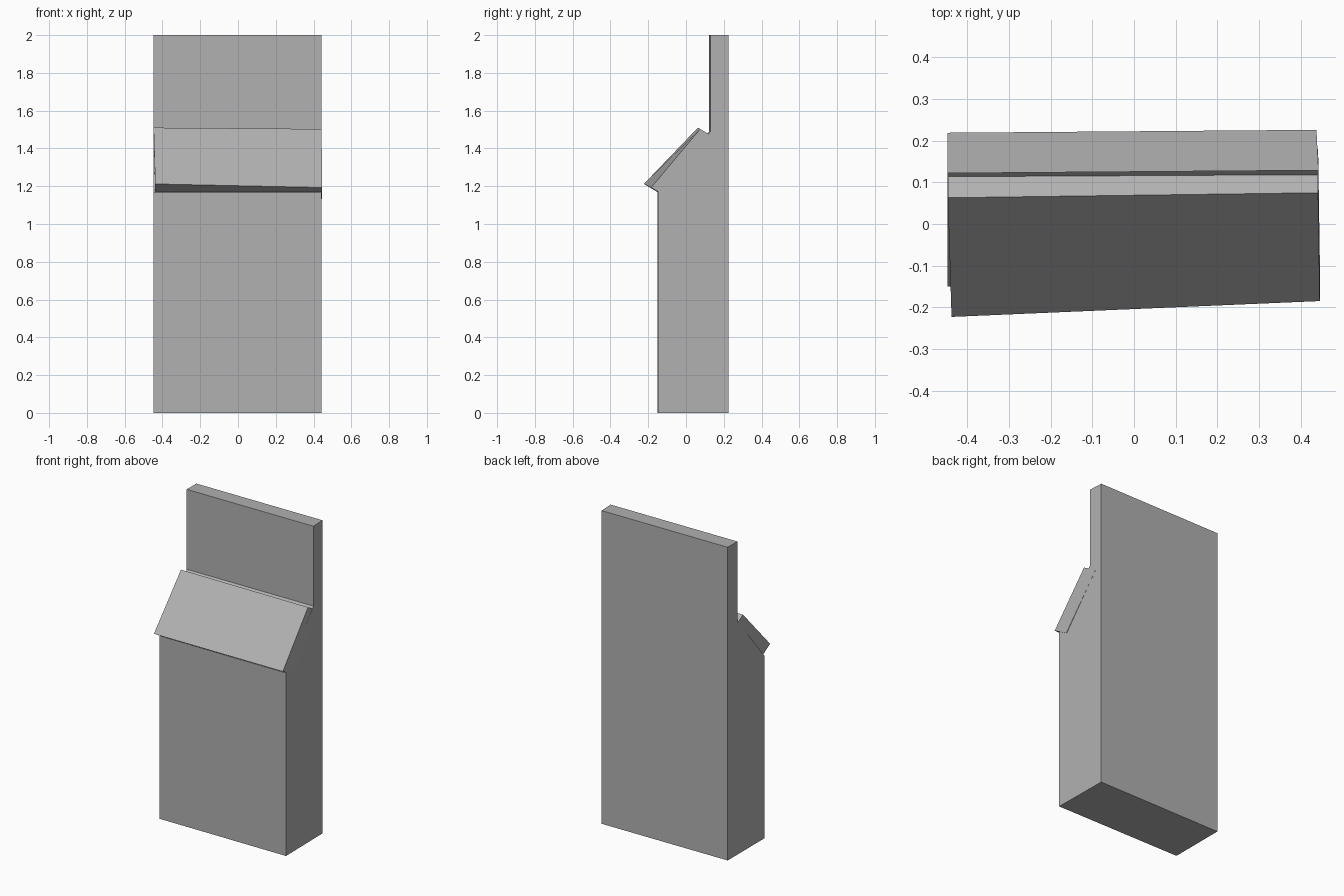
import bpy
import bmesh

if "Cube" in bpy.data.objects:
    bpy.data.objects.remove(bpy.data.objects["Cube"])

grey = bpy.data.materials.new("mid_grey")
grey.diffuse_color = (0.44, 0.44, 0.44, 1)
grey.use_nodes = True
grey.node_tree.nodes["Principled BSDF"].inputs["Base Color"].default_value = grey.diffuse_color


def prism(name, left, right):
    """Solid between two matching (x, y, z) end outlines."""
    n = len(left)
    bm = bmesh.new()
    v = [bm.verts.new(p) for p in left + right]
    bm.faces.new(v[:n])
    bm.faces.new(v[n:])
    for i in range(n):
        j = (i + 1) % n
        bm.faces.new((v[i], v[i + n], v[j + n], v[j]))
    bmesh.ops.recalc_face_normals(bm, faces=bm.faces)
    mesh = bpy.data.meshes.new(name)
    bm.to_mesh(mesh)
    bm.free()
    mesh.materials.append(grey)
    obj = bpy.data.objects.new(name, mesh)
    bpy.context.collection.objects.link(obj)
    return obj


# Body: stepped side profile (y, z), with the back slightly skewed
front = [(-0.15, 0), (-0.15, 1.168), (0.122, 1.49), (0.122, 2)]
back = [(0.219, 2), (0.219, 0)]
prism("body",
      [(-0.448, y, z) for y, z in front + back],
      [(0.443, y + (0.007 if y > 0 else 0.002), z) for y, z in front]
      + [(0.438, y + 0.007, z) for y, z in back])


# Sloping panel: slightly crooked slab sunk into the slope of the body
def panel_end(bottom, top, depth=(0.105, -0.062)):
    """Outer edge of one end, then the same edge pushed inwards."""
    dy, dz = depth
    return [bottom, top] + [(x, y + dy, z + dz) for x, y, z in (top, bottom)]


prism("sloping_panel",
      panel_end((-0.438, -0.223, 1.212), (-0.447, 0.063, 1.51)),
      panel_end((0.446, -0.185, 1.193), (0.442, 0.075, 1.503)))
